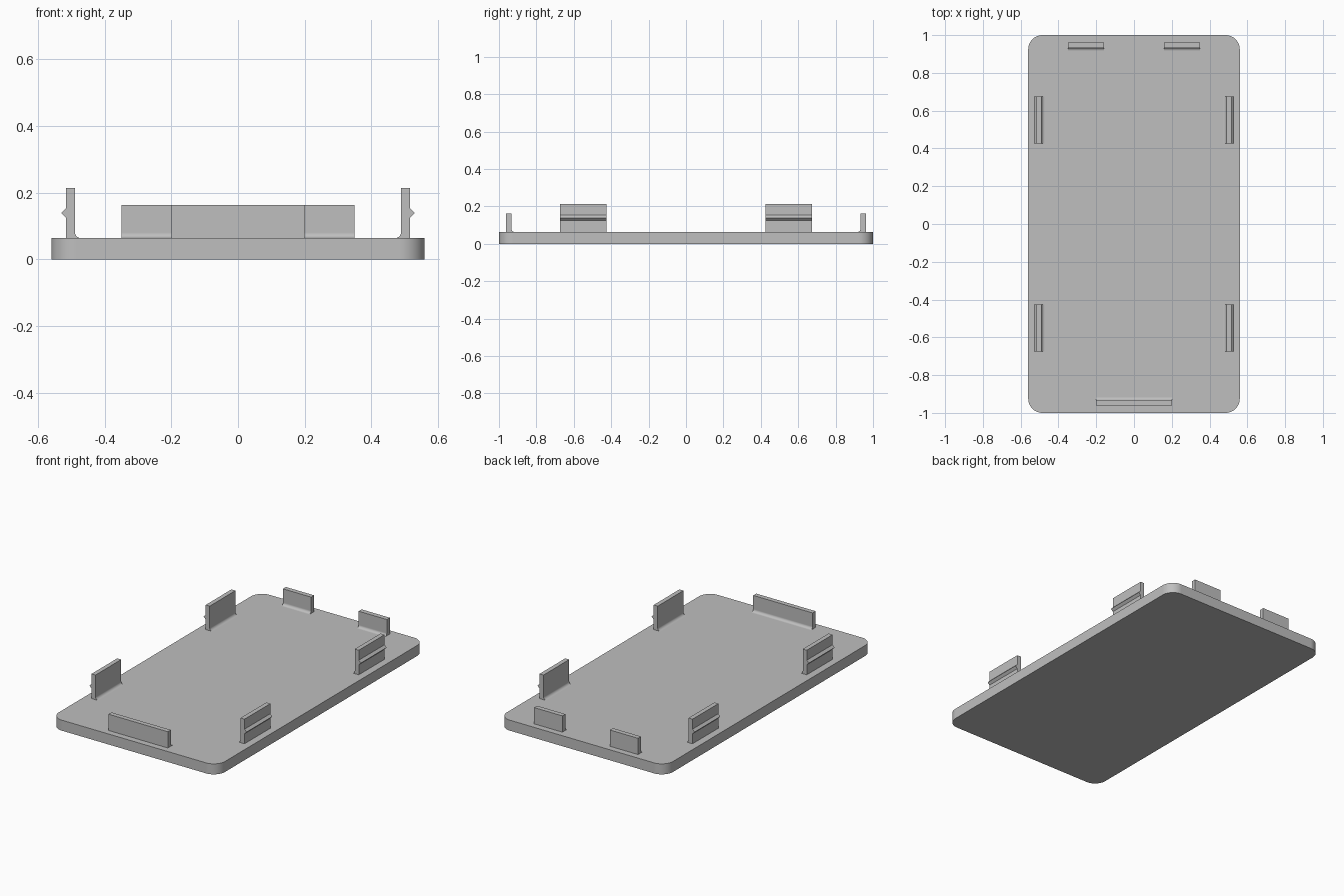
import bpy, bmesh
from math import pi, sin, cos, radians
from mathutils import Matrix, Vector

if "Cube" in bpy.data.objects:
    bpy.data.objects.remove(bpy.data.objects["Cube"])

PLATE_TOP = 0.064

grey = bpy.data.materials.new("plain grey plastic")
grey.use_nodes = True
GREY = (0.52, 0.52, 0.52, 1)
grey.diffuse_color = GREY
grey.node_tree.nodes["Principled BSDF"].inputs["Base Color"].default_value = GREY


def prism(name, outline, direction, matrix=Matrix()):
    """Extrude a closed outline along a direction and shade it."""
    bm = bmesh.new()
    face = bm.faces.new([bm.verts.new(p) for p in outline])
    ext = bmesh.ops.extrude_face_region(bm, geom=[face])
    moved = [g for g in ext["geom"] if isinstance(g, bmesh.types.BMVert)]
    bmesh.ops.translate(bm, verts=moved, vec=direction)
    bmesh.ops.recalc_face_normals(bm, faces=bm.faces)
    bm.transform(matrix)
    mesh = bpy.data.meshes.new(name)
    bm.to_mesh(mesh)
    bm.free()
    mesh.materials.append(grey)
    obj = bpy.data.objects.new(name, mesh)
    bpy.context.collection.objects.link(obj)
    bpy.ops.object.select_all(action="DESELECT")
    obj.select_set(True)
    bpy.context.view_layer.objects.active = obj
    bpy.ops.object.shade_smooth_by_angle(angle=radians(30))
    weighted = obj.modifiers.new("flat face normals", "WEIGHTED_NORMAL")
    weighted.keep_sharp = True
    return obj


def arc(cx, cy, r, start, end, steps=8):
    angles = [start + (end - start) * i / steps for i in range(steps + 1)]
    return [(cx + r * cos(a), cy + r * sin(a)) for a in angles]


def upright(name, inner, outer, top, fillet, along, half, angle, ridge=False):
    """Wall with an inner root fillet, turned to face outward at an angle."""
    profile = arc(inner - fillet, PLATE_TOP + fillet, fillet, -pi / 2, 0)
    profile += [(inner, top), (outer, top)]
    if ridge:
        mid, size = 0.139, 0.014
        profile += [(outer, mid + size), (outer + size, mid), (outer, mid - size)]
    profile.append((outer, PLATE_TOP))
    turn = Matrix.Rotation(angle, 4, "Z")
    outline = [(d, along - half, z) for d, z in profile]
    return prism(name, outline, Vector((0, 2 * half, 0)), turn)


# Base plate with rounded corners
W, L, R = 0.56, 1.0, 0.075
corners = [(1, 1), (-1, 1), (-1, -1), (1, -1)]
plate = []
for i, (sx, sy) in enumerate(corners):
    plate += arc(sx * (W - R), sy * (L - R), R, i * pi / 2, (i + 1) * pi / 2, 12)
prism("base_plate", [(x, y, 0) for x, y in plate], Vector((0, 0, PLATE_TOP)))

# Snap clips along both long sides
for side, angle in (("left", 0), ("right", pi)):
    for end, y in (("front", -0.55), ("back", 0.55)):
        along = y if side == "left" else -y
        upright(f"{side}_{end}_snap_clip", 0.489, 0.516, 0.214, 0.017,
                along, 0.124, angle, ridge=True)

# Locating tabs on the short ends
upright("front_tab", 0.933, 0.962, 0.163, 0.016, 0, 0.2, -pi / 2)
for side, along in (("left", -0.255), ("right", 0.255)):
    upright(f"back_{side}_tab", 0.933, 0.962, 0.163, 0.016, along, 0.095, pi / 2)
